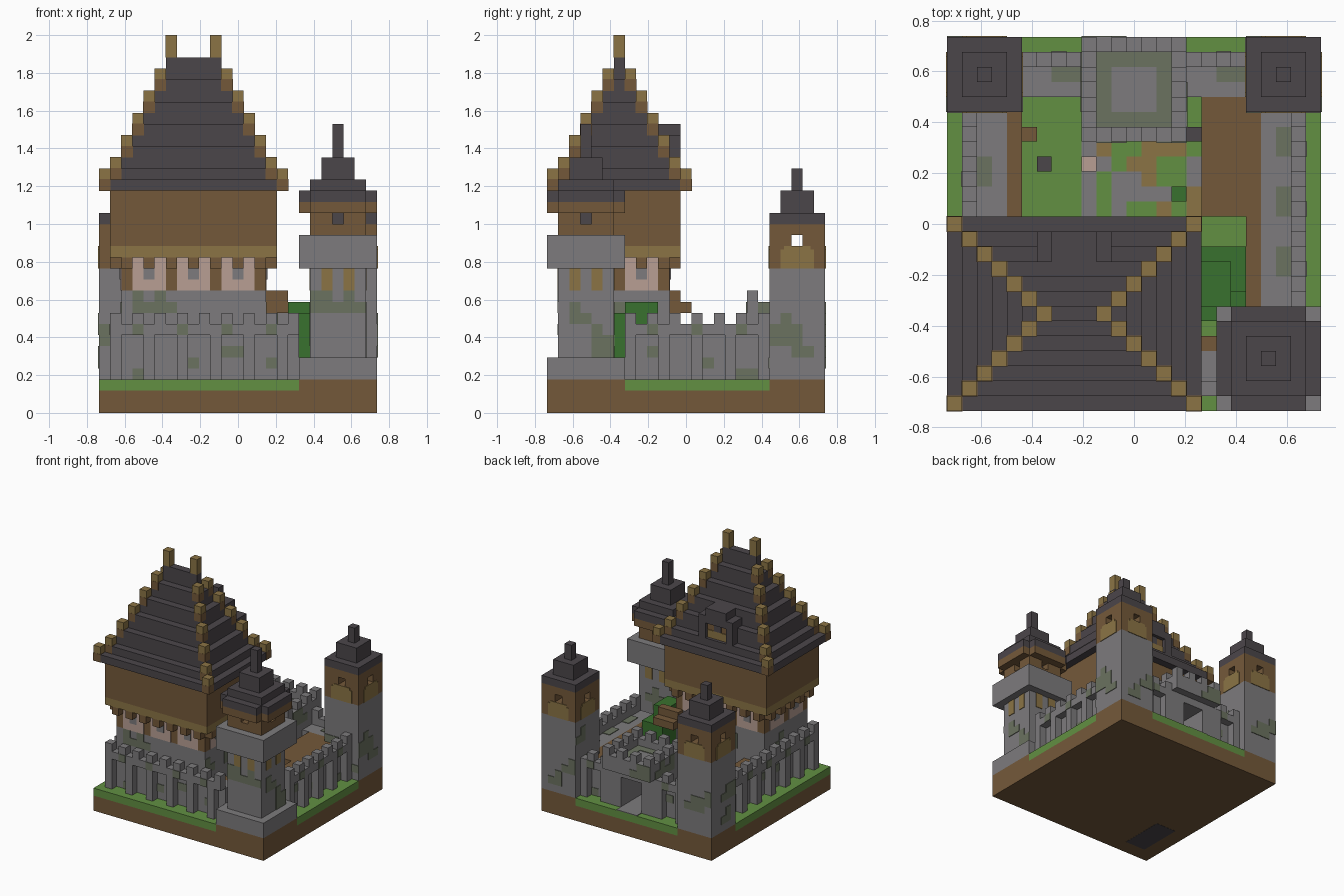
import bpy
import random

if "Cube" in bpy.data.objects:
    bpy.data.objects.remove(bpy.data.objects["Cube"])

random.seed(4)
SIZE = 25            # plan width in blocks
UNIT = 2 / 34        # one block
SKIN = 0.08          # thickness of painted plates, in blocks
WAYS = ("front", "back", "left", "right")
CORNERS = ((0, 0), (0, 1), (1, 0), (1, 1))


def material(name, hexa):
    rgb = [int(hexa[i:i + 2], 16) / 255 for i in (0, 2, 4)]
    lin = [c / 12.92 if c < 0.04 else ((c + 0.055) / 1.055) ** 2.4 for c in rgb]
    mat = bpy.data.materials.new(name)
    mat.use_nodes = True
    mat.diffuse_color = (*lin, 1)
    mat.node_tree.nodes["Principled BSDF"].inputs["Base Color"].default_value = (*lin, 1)
    return mat


slate = material("slate", "4b464a")
stone = material("stone", "7d7b7d")
moss = material("mossy stone", "6b7260")
wood = material("brown wood", "74593a")
tan = material("tan timber", "8b7445")
grass = material("grass", "629042")
leaf = material("dark leaf", "39712e")
plaster = material("pink plaster", "b89f94")


def part(name, mat, boxes, grow=0):
    """One mesh of boxes (x0, y0, z0, x1, y1, z1) measured in blocks."""
    verts, faces = [], []
    for box in boxes:
        lo = [v - grow for v in box[:3]]
        hi = [v + grow for v in box[3:]]
        n = len(verts)
        for x in (lo[0], hi[0]):
            for y in (lo[1], hi[1]):
                for z in (lo[2], hi[2]):
                    verts.append(((x - SIZE / 2) * UNIT, (y - SIZE / 2) * UNIT, z * UNIT))
        for quad in ("0132", "4675", "0451", "2376", "0264", "1573"):
            faces.append([n + int(c) for c in quad])
    mesh = bpy.data.meshes.new(name)
    mesh.from_pydata(verts, [], faces)
    mesh.materials.append(mat)
    obj = bpy.data.objects.new(name, mesh)
    bpy.context.collection.objects.link(obj)
    return obj


def slab(rect, z0, z1, inset=0):
    x0, y0, x1, y1 = rect
    return (x0 + inset, y0 + inset, z0, x1 - inset, y1 - inset, z1)


def on_side(rect, way, a0, a1, d0, d1, z0, z1):
    """Box along one side of a rectangle; d is the depth inward from the edge."""
    x0, y0, x1, y1 = rect
    if way == "front":
        return (x0 + a0, y0 + d0, z0, x0 + a1, y0 + d1, z1)
    if way == "back":
        return (x0 + a0, y1 - d1, z0, x0 + a1, y1 - d0, z1)
    if way == "left":
        return (x0 + d0, y0 + a0, z0, x0 + d1, y0 + a1, z1)
    return (x1 - d1, y0 + a0, z0, x1 - d0, y0 + a1, z1)


def ring(rect, z0, z1, trim=0):
    return [on_side(rect, w, trim, (rect[2] - rect[0] if w in WAYS[:2] else rect[3] - rect[1]) - trim,
                    0, 1, z0, z1) for w in WAYS]


def corner_blocks(rect, z0, z1, size):
    x0, y0, x1, y1 = rect
    out = []
    for i, j in CORNERS:
        x, y = (x1 - size if i else x0), (y1 - size if j else y0)
        out.append((x, y, z0, x + size, y + size, z1))
    return out


def mossy(name, rect, ways, z0, z1, count):
    """Blotches of moss as thin plates on the outer faces."""
    plates = []
    for way in ways:
        length = rect[2] - rect[0] if way in WAYS[:2] else rect[3] - rect[1]
        for _ in range(count):
            a, z = random.randint(0, length - 2), random.randint(z0, z1 - 2)
            plates.append(on_side(rect, way, a, a + 1, -SKIN, 0, z, z + 2))
            plates.append(on_side(rect, way, a, a + 2, -SKIN, 0, z, z + 1))
    part(name, moss, plates)


# Ground
plot = (0, 0, SIZE, SIZE)
round_rect = (18, 0, 25, 7)
back_towers = {"back_right_tower": (20, 20, 25, 25), "back_left_tower": (0, 20, 5, 25)}
part("earth", wood, [slab(plot, 0, 2)] +
     [slab(r, 2, 3) for r in (round_rect, *back_towers.values())])
part("lawn", grass, [(0, 0, 2, 18, 7, 3), (0, 7, 2, SIZE, 20, 3), (5, 20, 2, 20, SIZE, 3)])
part("cellar_floor", slate, [(2, 2, -SKIN / 4, 5, 8, 0)])
paving, dirt = [], []
for x in range(9, 17):
    for y in range(13, 19):
        pick = random.random()
        if pick < 0.7:
            (paving if pick < 0.4 else dirt).append((x, y, 3, x + 1, y + 1, 3 + SKIN))
paving += [(11, y, 3, 14, y + 1, 3 + SKIN) for y in range(19, 25)]
part("courtyard_paving", stone, paving)
part("courtyard_dirt", tan, dirt)

# Curtain walls
runs = (("front", 1, 18), ("left", 1, 20), ("right", 7, 20), ("back", 5, 9), ("back", 16, 20))
masonry, rails, spots = [], [], []
for way, a0, a1 in runs:
    masonry.append(on_side(plot, way, max(a0, 2), a1, 2, 4, 3, 7))
    masonry.append(on_side(plot, way, a0, a1, 1, 2, 7, 8))
    masonry += [on_side(plot, way, a, a + 1, 1, 2, 3, 7) for a in range(a0, a1, 3)]
    masonry += [on_side(plot, way, a, a + 1, 1, 2, 8, 9) for a in range(a0, a1, 2)]
    for a in range(a0 + 2, a1 - 1, 4):
        z = random.randint(3, 5)
        spots.append(on_side(plot, way, a, a + 2, 2 - SKIN, 2, z, z + 1))
        spots.append(on_side(plot, way, a, a + 1, 1 - SKIN, 1, 7, 8))
        spots.append(on_side(plot, way, a, a + 2, 2, 3, 7, 7 + SKIN))
    if way != "back":
        rails.append(on_side(plot, way, max(a0, 5), a1, 4, 5, 6, 7))
part("curtain_walls", stone, masonry)
part("curtain_moss", moss, spots)
part("walkway_edges", wood, rails)
part("wooden_deck", wood, [(17, 13, 6, 20, 21, 7)] +
     [(17, y, 3, 18, y + 1, 6) for y in (13, 17)])

# Keep body
keep = (2, 2, 15, 11)
upper = (1, 1, 16, 12)
part("keep_base", stone, [slab(keep, 3, 11)])
mossy("keep_moss", keep, WAYS, 8, 11, 2)
part("keep_gallery", wood, [slab(keep, 11, 14)])
part("keep_band", tan, [slab(upper, 14, 15)])
part("keep_upper_wall", wood, [slab(upper, 15, 20)])
panels, slits, brackets = [], [], []
for way in WAYS:
    length = 13 if way in WAYS[:2] else 9
    for a in range(1, length - 1, 4):
        panels.append(on_side(keep, way, a, a + 3, -SKIN, 0, 11, 14))
        slits.append(on_side(keep, way, a + 1, a + 2, -2 * SKIN, 0, 12, 13))
        brackets.append(on_side(keep, way, a + 1, a + 2, -1, 0, 13, 14))
    for a in range(0, length, 4):
        brackets.append(on_side(keep, way, a, a + 1, -1, 0, 13, 14))
part("gallery_panels", plaster, panels)
part("gallery_windows", stone, slits)
part("gallery_brackets", wood, brackets)
part("keep_landing", wood, [(14, 11, 9, 17, 13, 10), (14, 11, 10, 17, 12, 11)])

# Keep roof with stepped hip timbers
eaves = (0, 0, 17, 13)
layers, caps, hips = [], [], []
below = 20
for k in range(7):
    top = 20 + 2 * k if k else 21
    layers.append(slab(eaves, below, top, k))
    below = top
    inner = slab(eaves, 0, 0, k)
    rect = (inner[0], inner[1], inner[3], inner[4])
    caps += corner_blocks(rect, top, top + (2 if k == 6 else 1), 1)
    if k < 6:
        hips += corner_blocks(rect, top - 1, top, 1)
part("keep_roof", slate, layers)
part("hip_caps", tan, caps, 0.01)
part("hip_timbers", wood, hips, 0.03)

# Dormer on the back slope
part("dormer_frame", slate, [(6, 9, 22, 7, 12, 25), (10, 9, 22, 11, 12, 25), (7, 8, 24, 10, 12, 26)])
part("dormer_wall", wood, [(7, 9, 22, 10, 11.5, 24)])
part("dormer_sill", tan, [(7, 11.5, 22, 10, 11.6, 23)])
part("dormer_window", slate, [(8, 11.5, 23, 9, 11.6, 24)])

# Two square back towers with open lookout windows
for name, rect in back_towers.items():
    part(name + "_shaft", stone, [slab(rect, 3, 13)])
    mossy(name + "_moss", rect, WAYS, 4, 12, 3)
    part(name + "_lookout", wood, [slab(rect, 13, 15), slab(rect, 16, 17)] +
         corner_blocks(rect, 15, 16, 2))
    part(name + "_arches", tan,
         [on_side(rect, w, 1, 4, -SKIN, 0, 13, 14.7) for w in WAYS] +
         [on_side(rect, w, 1.3, 3.7, -SKIN, 0, 14.7, 15) for w in WAYS])
    part(name + "_roof", slate, [slab(rect, 17, 18), slab(rect, 18, 20, 1), slab(rect, 20, 22, 2)])

# Front corner tower with balcony and trimmed eaves
shaft = (19, 1, 24, 6)
part("corner_tower_shaft", stone, [slab(round_rect, 3, 5), slab(shaft, 5, 14)])
mossy("corner_tower_moss", shaft, WAYS, 5, 11, 3)
part("corner_tower_balcony", stone, ring(round_rect, 14, 16) + ring(round_rect, 13, 14, 1) +
     corner_blocks(round_rect, 13, 14, 1))
part("corner_tower_shutters", tan, [on_side(shaft, w, a, a + 1, -SKIN, 0, 11, 13)
                                    for w in WAYS for a in (1, 3)])
part("corner_tower_lookout", wood, [slab(shaft, 14, 17)] + corner_blocks(shaft, 17, 18, 2) +
     [slab(shaft, 18, 19)] + ring(round_rect, 18, 19, 1))
part("corner_tower_windows", slate, [slab(shaft, 17, 18, 1)])
part("corner_tower_roof", slate, ring(round_rect, 19, 20, 1) +
     [slab(shaft, 19, 21), slab(shaft, 21, 23, 1), slab(shaft, 23, 26, 2)])

# Gatehouse at the back with a passage through it
gate = (9, 18, 16, 25)
gate_boxes = [(9, 19, 3, 11, 24, 8), (14, 19, 3, 16, 24, 8), (11, 19, 7, 14, 24, 8), slab(gate, 8, 9)]
gate_boxes += ring(gate, 9, 10)
for way in WAYS:
    gate_boxes += [on_side(gate, way, a, a + 1, 0, 1, 10, 11) for a in range(0, 7, 2)]
part("gatehouse", stone, gate_boxes)
part("gatehouse_floor_moss", moss, ring((10, 19, 15, 24), 9, 9 + SKIN))
mossy("gatehouse_moss", gate, WAYS, 8, 10, 2)

# Courtyard shrub and small props
part("shrub", leaf, [(17, 6, 4, 20, 11, 8), (17, 7, 8, 19, 10, 10), (18, 6, 8, 20, 8, 9)])
part("shrub_trunk", wood, [(18, 8, 3, 19, 9, 4)])
part("crate", wood, [(5, 18, 3, 6, 19, 5)])
part("anvil", slate, [(6, 16, 3, 7, 17, 4), (16, 18, 3, 17, 19, 5)])
part("villager_head", plaster, [(9, 16, 4, 10, 17, 5)])
part("villager_body", wood, [(9, 16, 3, 10, 17, 4)])
part("small_bush", leaf, [(15, 14, 3, 16, 15, 4)])
